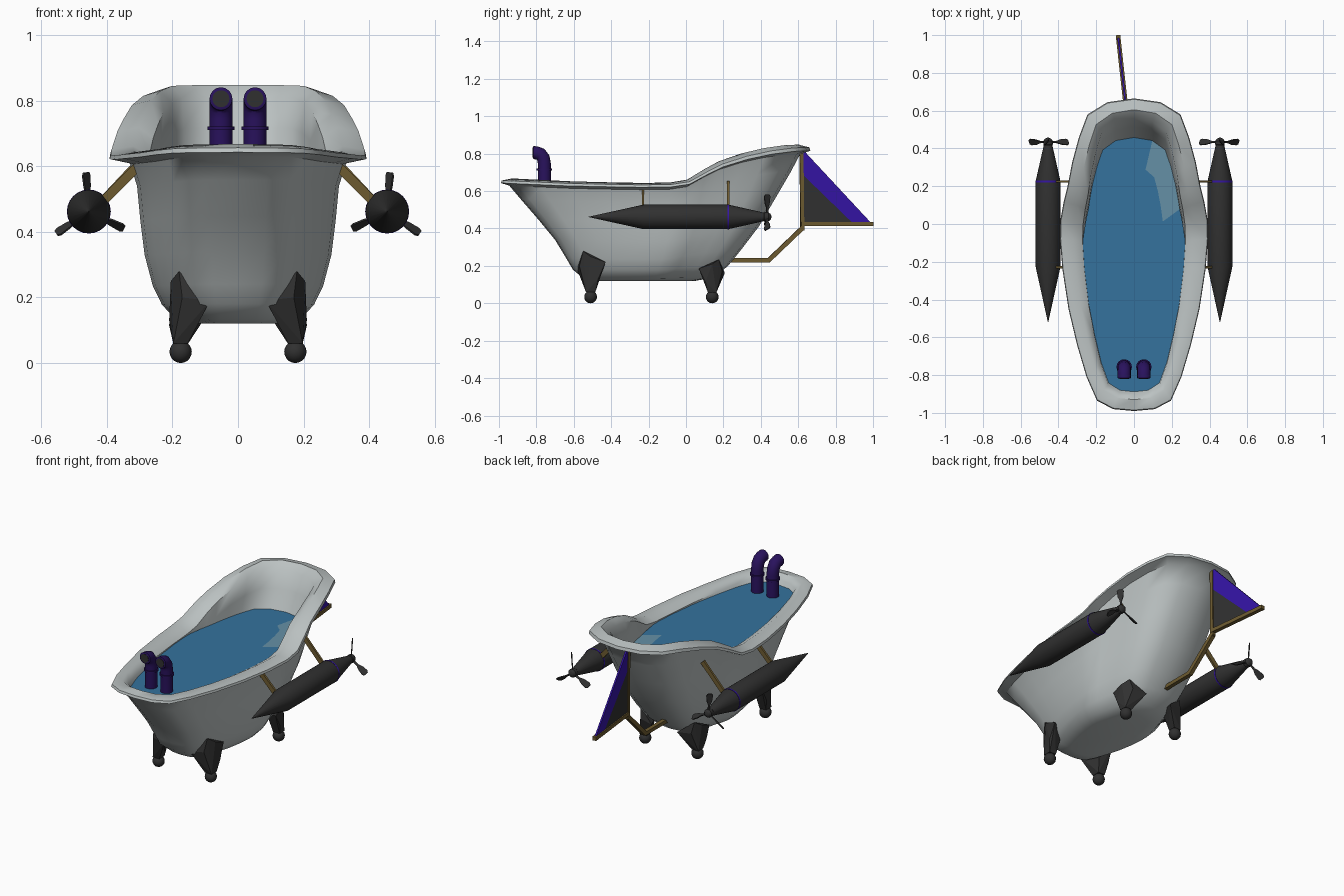
import bpy, bmesh, math
from mathutils import Vector, Matrix

if "Cube" in bpy.data.objects:
    bpy.data.objects.remove(bpy.data.objects["Cube"])


def material(name, rgb):
    m = bpy.data.materials.new(name)
    m.diffuse_color = (*rgb, 1)
    m.use_nodes = True
    m.node_tree.nodes["Principled BSDF"].inputs["Base Color"].default_value = m.diffuse_color
    return m


ENAMEL = material("pale enamel", (0.50, 0.54, 0.54))
WATER = material("blue water", (0.035, 0.17, 0.34))
SHALLOW = material("pale water", (0.13, 0.28, 0.38))
DARK = material("dark iron", (0.03, 0.03, 0.03))
PURPLE = material("bright purple", (0.035, 0.007, 0.38))
DEEP = material("deep purple", (0.022, 0.006, 0.11))
BRASS = material("old brass", (0.155, 0.105, 0.03))


def finish(name, bm, mats, angle=40):
    bmesh.ops.recalc_face_normals(bm, faces=bm.faces[:])
    me = bpy.data.meshes.new(name)
    bm.to_mesh(me)
    bm.free()
    for m in mats if isinstance(mats, list) else [mats]:
        me.materials.append(m)
    if angle:
        me.shade_smooth()
        me.set_sharp_from_angle(angle=math.radians(angle))
    ob = bpy.data.objects.new(name, me)
    bpy.context.collection.objects.link(ob)
    return ob


def skin(bm, rings, cap_start=True, cap_end=True):
    """Join closed rings of points with quads."""
    rows = [[bm.verts.new(p) for p in r] for r in rings]
    n = len(rows[0])
    for a, b in zip(rows, rows[1:]):
        for i in range(n):
            bm.faces.new((a[i], a[(i + 1) % n], b[(i + 1) % n], b[i]))
    if cap_start:
        bm.faces.new(rows[0][::-1])
    if cap_end:
        bm.faces.new(rows[-1])


def lathe_y(name, profile, x, z, mat, n=24, angle=30):
    bm = bmesh.new()
    skin(bm, [[(x + r * math.cos(2 * math.pi * i / n), y, z + r * math.sin(2 * math.pi * i / n))
               for i in range(n)] for y, r in profile])
    return finish(name, bm, mat, angle)


def beam(name, a, b, w, h, mat):
    """Box from a to b: w is its width across, h its height."""
    a, b = Vector(a), Vector(b)
    d = (b - a).normalized()
    side = d.cross(Vector((0, 0, 1)))
    side = side.normalized() * w / 2 if side.length > 0.01 else Vector((w / 2, 0, 0))
    up = side.cross(d).normalized() * h / 2
    bm = bmesh.new()
    skin(bm, [[p + side + up, p - side + up, p - side - up, p + side - up] for p in (a, b)])
    return finish(name, bm, mat, 0)


# --- tub: rim outline (right half) scaled into stacked rings ---
half = [(0, -.99), (.11, -.98), (.195, -.935), (.25, -.81), (.3, -.64), (.345, -.45), (.377, -.24),
        (.39, -.08), (.388, .02), (.37, .12), (.35, .2), (.325, .33), (.29, .46), (.245, .58),
        (.14, .645), (0, .665)]
outline = half + [(-x, y) for x, y in half[-2:0:-1]]
rim_line = [(-1, .668), (-.6, .65), (-.15, .642), (0, .65), (.18, .752), (.39, .82), (.6, .848), (.7, .848)]


def rim_height(y):
    for (a, za), (b, zb) in zip(rim_line, rim_line[1:]):
        if y <= b:
            return za + (zb - za) * (y - a) / (b - a)


def ring(front, back, width, f=None, z=None):
    pts = []
    for x, y in outline:
        h = z if f is None else .12 + (rim_height(y) - .12) * f
        pts.append((x / .39 * width, front + (back - front) * (y + .99) / 1.655, h))
    return pts


tub_rings = [
    (-.48, .05, .13, 0), (-.55, .15, .19, .025), (-.605, .225, .232, .11), (-.64, .29, .26, .22),
    (-.70, .39, .285, .4), (-.79, .475, .298, .6), (-.885, .56, .308, .8), (-.945, .61, .33, .93),
    (-.99, .665, .392, .955), (-.985, .66, .388, .98), (-.93, .605, .32, 1.0),
    (-.90, .56, .272, .95), (-.87, .515, .264, .82), (-.78, .43, .26, .6),
    (-.62, .28, .235, .25), (-.5, .1, .15, .06)]
bm = bmesh.new()
skin(bm, [ring(*r) for r in tub_rings])
finish("bathtub", bm, ENAMEL, 50)

# --- water surface with a paler patch at the back right ---
bm = bmesh.new()
skin(bm, [ring(-.893, .458, .27, z=.612), ring(-.72, .30, .17, z=.612)], False, True)
for f in bm.faces:
    c = f.calc_center_median()
    f.material_index = int(c.x > .08 and .03 < c.y < .42 and len(f.verts) == 4)
finish("water", bm, [WATER, SHALLOW], 0)

# --- claw feet: faceted shield on a ball ---
shield = [(.18, -.55, .28), (.085, -.585, .19), (.10, -.575, .17), (.205, -.51, .25), (.21, -.47, .13),
          (.205, -.43, .22), (.13, -.45, .21), (.17, -.57, .2),
          (.153, -.535, .06), (.197, -.535, .06), (.197, -.485, .06), (.153, -.485, .06)]
for s, side in ((1, "right"), (-1, "left")):
    for end in ("front", "back"):
        bm = bmesh.new()
        for x, y, z in shield:
            if end == "back":
                y, z = .14 - (y + .51) * .9, .05 + (z - .05) * .8
            bm.verts.new((s * x, y, z))
        res = bmesh.ops.convex_hull(bm, input=bm.verts[:])
        loose = [v for v in bm.verts if not v.link_faces]
        bmesh.ops.delete(bm, geom=loose, context='VERTS')
        finish(f"{end}_{side}_leg", bm, DARK, 0)
        bm = bmesh.new()
        bmesh.ops.create_uvsphere(bm, u_segments=16, v_segments=10, radius=.034)
        bmesh.ops.translate(bm, verts=bm.verts[:], vec=(s * .175, -.51 if end == "front" else .14, .034))
        finish(f"{end}_{side}_foot_ball", bm, DARK, 60)

    # --- side engine: pointed body, purple band, hub, blades, struts ---
    ex, ez = s * .455, .462
    lathe_y(f"{side}_engine", [(-.52, .001), (-.225, .066), (.225, .066), (.42, .022)], ex, ez, DARK)
    lathe_y(f"{side}_engine_band", [(.221, .067), (.229, .067)], ex, ez, PURPLE)
    lathe_y(f"{side}_propeller_hub", [(.41, .018), (.42, .025), (.44, .025), (.452, .016), (.457, .004)],
            ex, ez, DARK, 16)
    for k in range(3):
        a = math.radians(86 + 120 * k)
        radial = Vector((s * math.cos(a), 0, math.sin(a)))
        tangent = Vector((-s * math.sin(a), 0, math.cos(a)))
        axis = Vector((0, 1, 0))
        chord = tangent * .55 + axis * .8
        thick = (tangent * .8 - axis * .55) * .003
        rings = []
        for r, w in ((.015, .006), (.05, .006), (.075, .016), (.11, .02), (.12, .013)):
            c = Vector((ex, .434, ez)) + radial * r
            rings.append([c + chord * w + thick, c - chord * w + thick,
                          c - chord * w - thick, c + chord * w - thick])
        bm = bmesh.new()
        skin(bm, rings)
        finish(f"{side}_propeller_blade_{k + 1}", bm, DARK, 0)
    beam(f"{side}_front_strut", (s * .30, -.23, .605), (s * .425, -.23, .48), .013, .028, BRASS)
    beam(f"{side}_back_strut", (s * .27, .225, .645), (s * .425, .225, .48), .013, .028, BRASS)

    # --- bent pipe with collar and dark mouth ---
    px = s * .052
    path = [(-.757, .55, 0), (-.757, .745, 0), (-.762, .775, 25), (-.777, .797, 55), (-.795, .803, 80),
            (-.816, .806, 90)]

    def circle(y, z, tilt, r):
        t = math.radians(tilt)
        u = Vector((0, math.cos(t), math.sin(t)))
        return [Vector((px, y, z)) + Vector((1, 0, 0)) * r * math.cos(k * math.pi / 8)
                + u * r * math.sin(k * math.pi / 8) for k in range(16)]

    bm = bmesh.new()
    skin(bm, [circle(*p, .035) for p in path] + [circle(-.819, .806, 90, .026)])
    finish(f"{side}_pipe", bm, DEEP, 45)
    bm = bmesh.new()
    skin(bm, [circle(-.757, z, 0, .041) for z in (.711, .721)])
    finish(f"{side}_pipe_collar", bm, DEEP, 45)
    bm = bmesh.new()
    skin(bm, [circle(y, .806, 90, .026) for y in (-.815, -.821)])
    finish(f"{side}_pipe_mouth", bm, DARK, 45)

# --- rudder: brass frame and two-colour triangular sail, turned a little to the left ---


def rud(y, z, off=0):
    return Vector((-.043 - (y - .62) * .11 + off, y, z))


beam("rudder_post", rud(.617, .83), rud(.622, .39), .02, .02, BRASS)
beam("rudder_boom", rud(.615, .424), rud(1.0, .424), .024, .022, BRASS)
beam("rudder_lower_arm", rud(.625, .405), (-.03, .44, .228), .024, .024, BRASS)
beam("rudder_keel_bar", (-.03, .447, .23), (-.03, .2, .23), .024, .022, BRASS)


def plate(name, pts, mat):
    bm = bmesh.new()
    skin(bm, [[rud(y, z, o) for y, z in pts] for o in (-.005, .005)])
    finish(name, bm, mat, 0)


plate("sail_stripe", [(.622, .825), (.985, .435), (.885, .435), (.622, .69)], PURPLE)
plate("sail_panel", [(.622, .69), (.885, .435), (.622, .435)], DARK)
